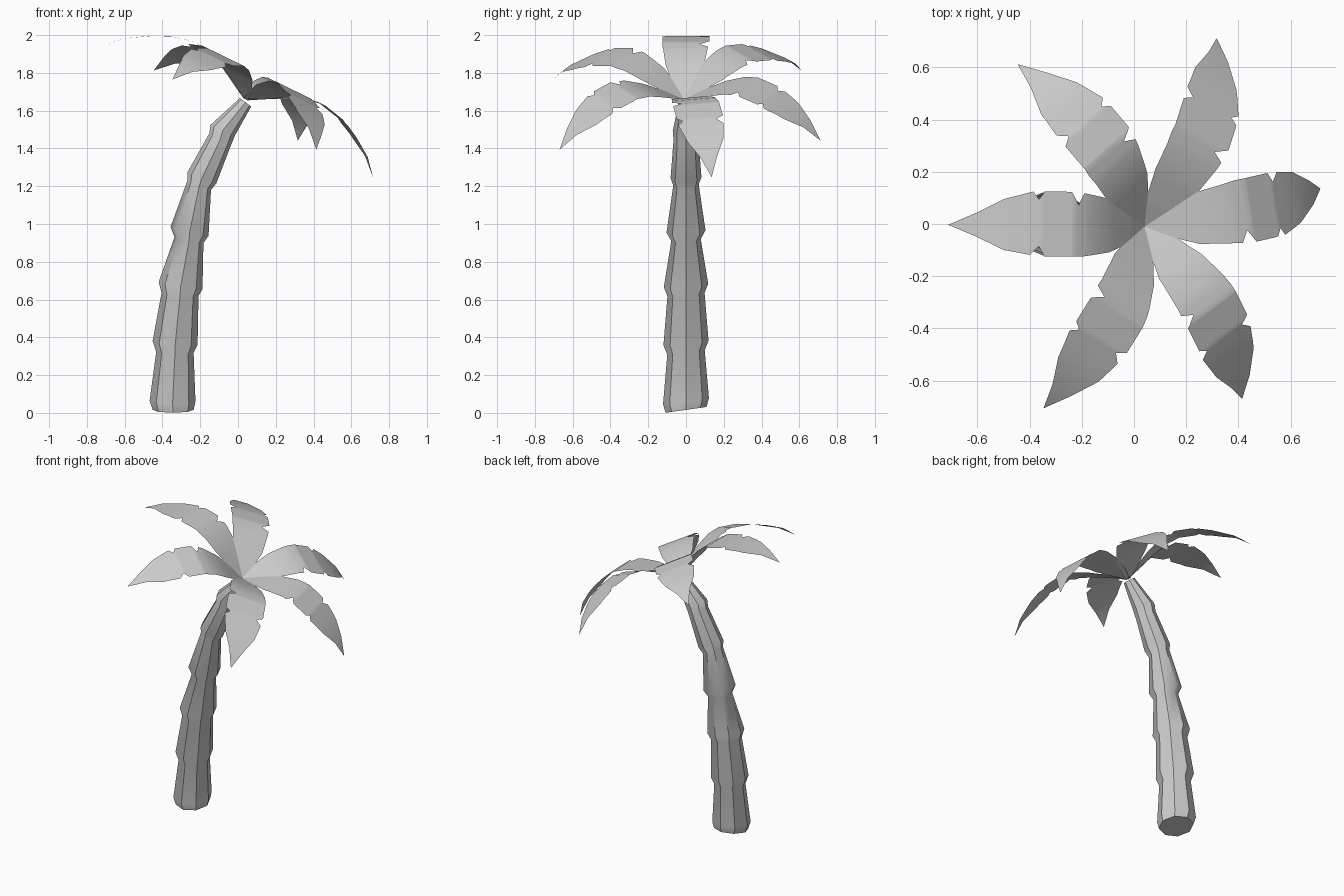
import bpy, bmesh
from math import cos, sin, radians, pi
from mathutils import Matrix, Vector

if "Cube" in bpy.data.objects:
    bpy.data.objects.remove(bpy.data.objects["Cube"])


def finish(bm, name):
    me = bpy.data.meshes.new(name)
    bm.to_mesh(me)
    bm.free()
    ob = bpy.data.objects.new(name, me)
    bpy.context.collection.objects.link(ob)
    return ob


def smooth(ob, angle):
    bpy.ops.object.select_all(action='DESELECT')
    ob.select_set(True)
    bpy.context.view_layer.objects.active = ob
    bpy.ops.object.shade_smooth_by_angle(angle=radians(angle))


# Trunk: eight-sided rings, each given by its left and right points in x, z
rings = [
    (-.452, .016, -.235, .016), (-.468, .065, -.225, .06),
    (-.433, .323, -.235, .317), (-.452, .381, -.214, .36),
    (-.405, .635, -.209, .619), (-.420, .693, -.188, .656),
    (-.336, .931, -.183, .900), (-.357, .984, -.156, .937),
    (-.267, 1.233, -.143, 1.18), (-.267, 1.275, -.114, 1.217),
    (-.152, 1.48, -.04, 1.41), (-.145, 1.525, -.018, 1.465),
    (.01, 1.667, .07, 1.622),
]
bm = bmesh.new()
sides = 8
loops = []
for i, (x0, z0, x1, z1) in enumerate(rings):
    left, right = Vector((x0, 0, z0)), Vector((x1, 0, z1))
    mid, half = (left + right) / 2, (right - left) / 2
    r = half.length
    side = Vector((0, r, .14 * r * (1 - i / 12)))
    loops.append([bm.verts.new(mid + half * cos(2 * pi * k / sides)
                               + side * sin(2 * pi * k / sides))
                  for k in range(sides)])
for a, b in zip(loops, loops[1:]):
    for k in range(sides):
        n = (k + 1) % sides
        bm.faces.new((a[k], a[n], b[n], b[k]))
bm.faces.new(loops[0][::-1])
bm.faces.new(loops[-1])
smooth(finish(bm, "trunk"), 40)

# Leaf: arched midrib (distance, height) and the two notched edges (distance, width)
rib = [(0, 0), (.09, .052), (.2, .107), (.3, .145), (.38, .155),
       (.5, .128), (.6, .08), (.72, .008), (.8, -.075)]
left_edge = [(0, .015), (.08, .06), (.2, .1), (.34, .118), (.49, .118),
             (.51, .08), (.54, .113), (.63, .095), (.8, 0)]
right_edge = [(0, .015), (.08, .055), (.175, .1), (.33, .125), (.355, .08),
              (.385, .13), (.49, .13), (.51, .1), (.53, .13), (.63, .1), (.8, 0)]


def lerp(table, r):
    for (a, u), (b, v) in zip(table, table[1:]):
        if r <= b:
            return u + (v - u) * (r - a) / (b - a)
    return table[-1][1]


bm = bmesh.new()
stations = sorted({p[0] for t in (rib, left_edge, right_edge) for p in t})
rows = []
for r in stations[:-1]:
    h = lerp(rib, r)
    rows.append([bm.verts.new((r, w, h)) for w in
                 (-lerp(right_edge, r), 0, lerp(left_edge, r))])
for a, b in zip(rows, rows[1:]):
    for k in (0, 1):
        bm.faces.new((a[k], b[k], b[k + 1], a[k + 1]))
tip = bm.verts.new((.8, 0, rib[-1][1]))
for k in (0, 1):
    bm.faces.new((rows[-1][k], tip, rows[-1][k + 1]))
leaf = finish(bm, "leaf_1")
smooth(leaf, 30)

# Crown: six copies of the leaf around an axis tilted along the trunk tip
crown = Matrix.Translation((.04, -.01, 1.66)) @ Matrix.Rotation(radians(26), 4, 'Y')
for i, az in enumerate((10.5, 64.5, 129, 179.5, 240.5, 304.5)):
    ob = leaf
    if i:
        ob = bpy.data.objects.new(f"leaf_{i + 1}", leaf.data)
        bpy.context.collection.objects.link(ob)
    ob.matrix_world = crown @ Matrix.Rotation(radians(az), 4, 'Z')
